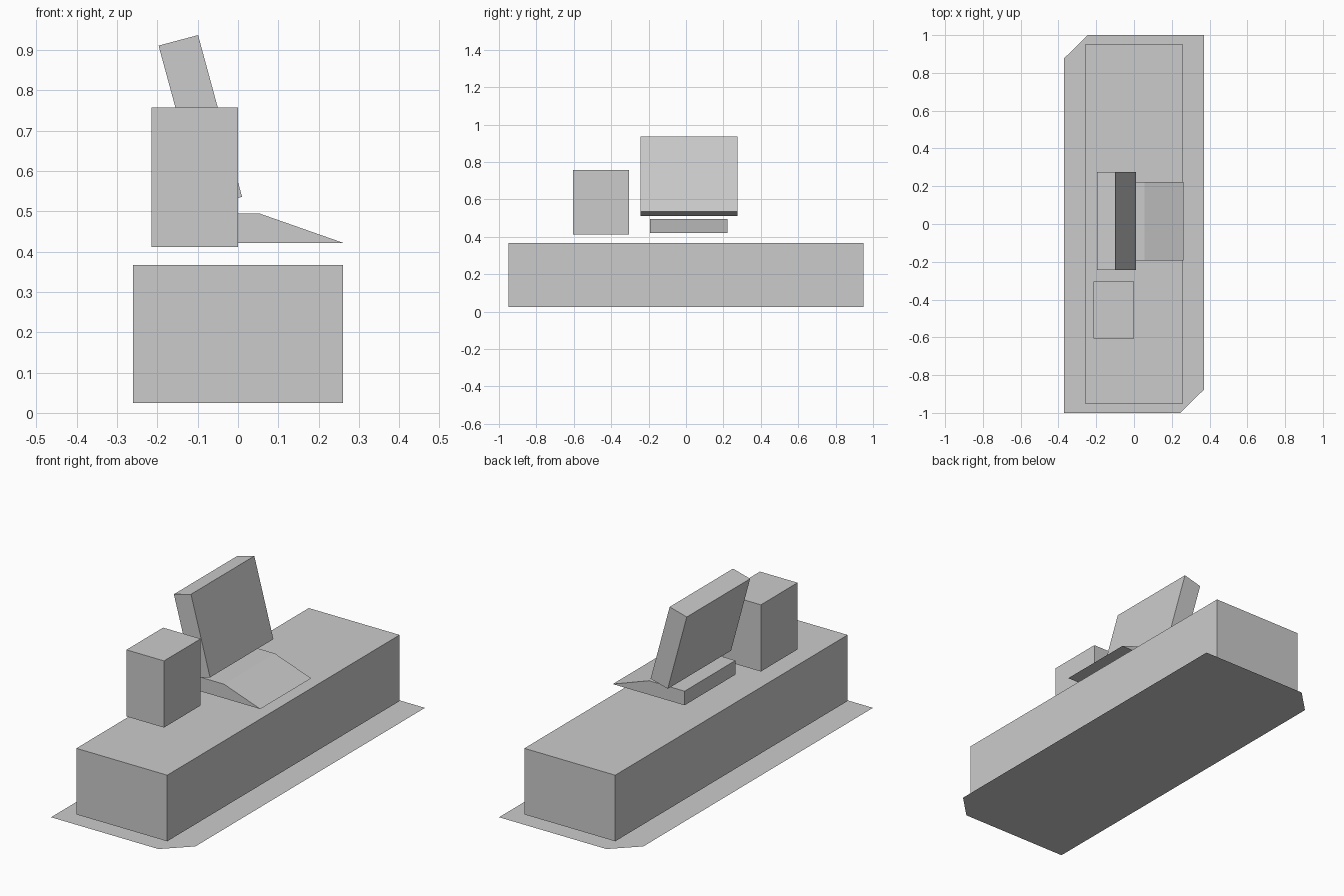
import bpy
import bmesh

cube = bpy.data.objects.get("Cube")
if cube:
    bpy.data.objects.remove(cube, do_unlink=True)

grey = bpy.data.materials.new("plain grey")
grey.use_nodes = True
colour = (0.6, 0.6, 0.6, 1)
grey.diffuse_color = colour
grey.node_tree.nodes["Principled BSDF"].inputs["Base Color"].default_value = colour


def make(name, points, push=None):
    """One flat outline, optionally extruded along push into a solid."""
    bm = bmesh.new()
    face = bm.faces.new([bm.verts.new(p) for p in points])
    if push:
        copy = bmesh.ops.extrude_face_region(bm, geom=[face], use_keep_orig=True)
        top = [g for g in copy["geom"] if isinstance(g, bmesh.types.BMVert)]
        bmesh.ops.translate(bm, verts=top, vec=push)
        bmesh.ops.recalc_face_normals(bm, faces=bm.faces)
    mesh = bpy.data.meshes.new(name)
    bm.to_mesh(mesh)
    bm.free()
    mesh.materials.append(grey)
    obj = bpy.data.objects.new(name, mesh)
    bpy.context.collection.objects.link(obj)
    return obj


def prism(name, profile, y0, y1):
    """Side profile in x and z, swept from y0 to y1."""
    return make(name, [(x, y0, z) for x, z in profile], (0, y1 - y0, 0))


def box(name, x0, x1, y0, y1, z0, z1):
    return prism(name, [(x0, z0), (x1, z0), (x1, z1), (x0, z1)], y0, y1)


# Thin floor sheet with two opposite corners cut off
half = [(-0.37, -1, 0), (0.245, -1, 0), (0.37, -0.877, 0)]
make("floor_sheet", half + [(-x, -y, z) for x, y, z in half])

# Long counter body
box("counter", -0.26, 0.26, -0.95, 0.95, 0.025, 0.367)

# Upright box beside the screen
box("upright_box", -0.215, 0, -0.605, -0.305, 0.412, 0.757)

# Screen leaning back
prism("screen", [(-0.088, 0.51), (0.01, 0.536), (-0.099, 0.937), (-0.197, 0.911)],
      -0.243, 0.275)

# Wedge-shaped keyboard with a flat rear part
prism("keyboard", [(-0.148, 0.421), (0.263, 0.421), (0.055, 0.494), (-0.148, 0.494)],
      -0.193, 0.223)
